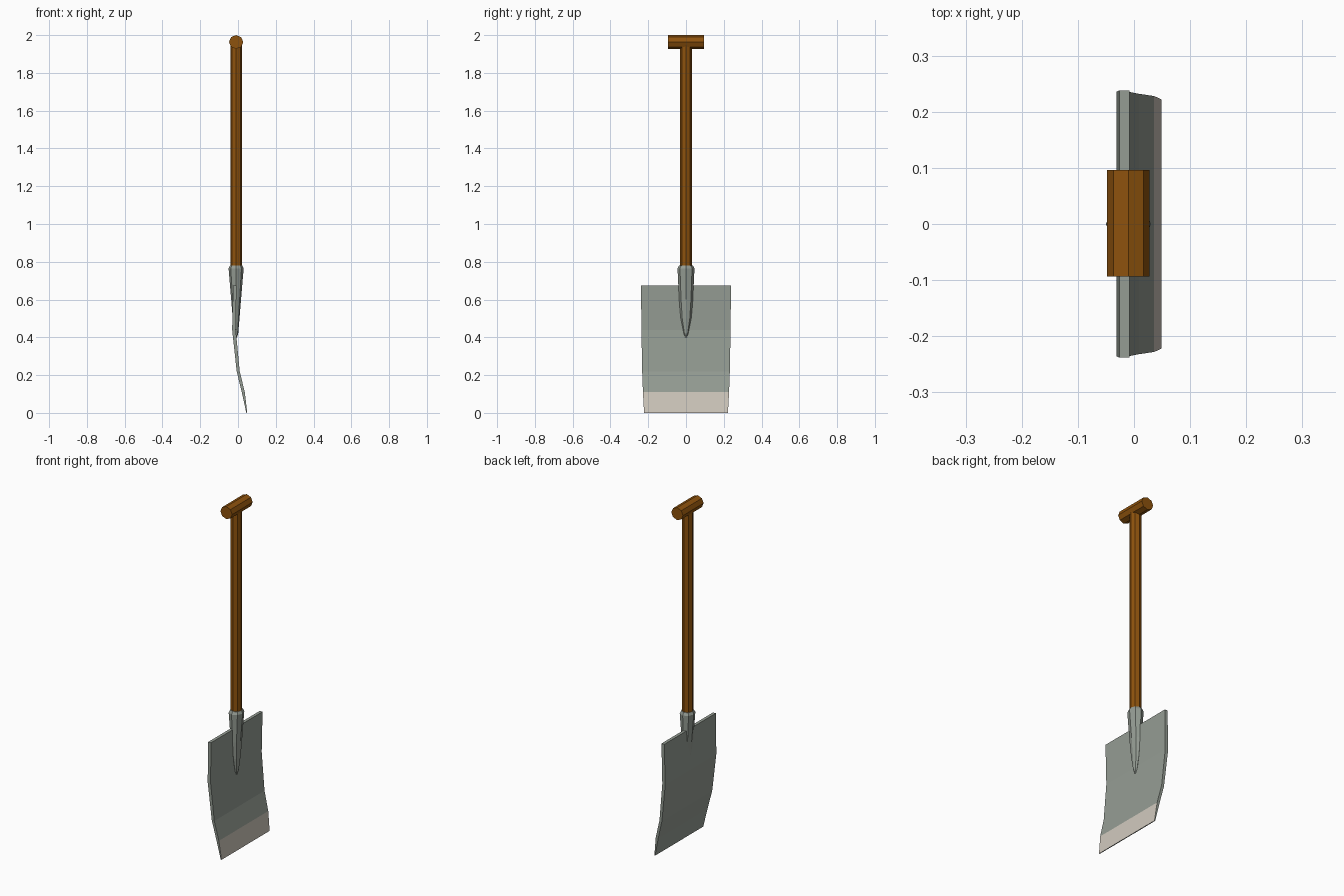
import bpy, bmesh, math

if "Cube" in bpy.data.objects:
    bpy.data.objects.remove(bpy.data.objects["Cube"])

CX = -0.01  # shaft axis in x


def material(name, rgb):
    m = bpy.data.materials.new(name)
    m.diffuse_color = (*rgb, 1)
    m.use_nodes = True
    m.node_tree.nodes["Principled BSDF"].inputs["Base Color"].default_value = m.diffuse_color
    return m


wood = material("brown wood", (0.27, 0.085, 0.004))
steel = material("grey steel", (0.30, 0.335, 0.295))
edge = material("pale worn edge", (0.63, 0.58, 0.51))


def loft(name, rings, mats, rule=None):
    """Skin a closed tube through equal-sized rings of points, with end caps."""
    bm = bmesh.new()
    rows = [[bm.verts.new(p) for p in ring] for ring in rings]
    n = len(rows[0])
    for a, b in zip(rows, rows[1:]):
        for i in range(n):
            j = (i + 1) % n
            bm.faces.new((a[i], a[j], b[j], b[i]))
    bm.faces.new(rows[0][::-1])
    bm.faces.new(rows[-1])
    bmesh.ops.recalc_face_normals(bm, faces=bm.faces)
    if rule:
        for f in bm.faces:
            f.material_index = rule(f)
    me = bpy.data.meshes.new(name)
    bm.to_mesh(me)
    bm.free()
    for m in mats:
        me.materials.append(m)
    ob = bpy.data.objects.new(name, me)
    bpy.context.collection.objects.link(ob)
    return ob


def octagon(rx, ry):
    return [(rx * math.cos(k * math.pi / 4), ry * math.sin(k * math.pi / 4)) for k in range(8)]


# Wooden shaft
loft("shaft", [[(CX + u, v, z) for u, v in octagon(0.031, 0.031)] for z in (0.70, 1.95)], [wood])

# Cross grip
loft("grip", [[(CX + u, y, 1.9635 + v) for u, v in octagon(0.038, 0.0365)] for y in (-0.094, 0.096)], [wood])

# Steel socket: z, half width in x, half width in y
SOCKET = [(0.40, 0.005, 0.005), (0.42, 0.011, 0.012), (0.50, 0.018, 0.028),
          (0.60, 0.026, 0.037), (0.765, 0.040, 0.045), (0.78, 0.033, 0.037)]
loft("socket", [[(CX + u, v, z) for u, v in octagon(rx, ry)] for z, rx, ry in SOCKET], [steel])

# Blade: z, rear x, front x, half width
BLADE = [(0.0, 0.044, 0.049, 0.222), (0.11, 0.020, 0.036, 0.228), (0.22, -0.007, 0.009, 0.232),
         (0.44, -0.031, -0.012, 0.236), (0.675, -0.026, -0.008, 0.238)]
loft("blade", [[(xb, -w, z), (xf, -w, z), (xf, w, z), (xb, w, z)] for z, xb, xf, w in BLADE],
     [steel, edge],
     lambda f: 1 if f.normal.x > 0.8 and f.calc_center_median().z < 0.1 else 0)
